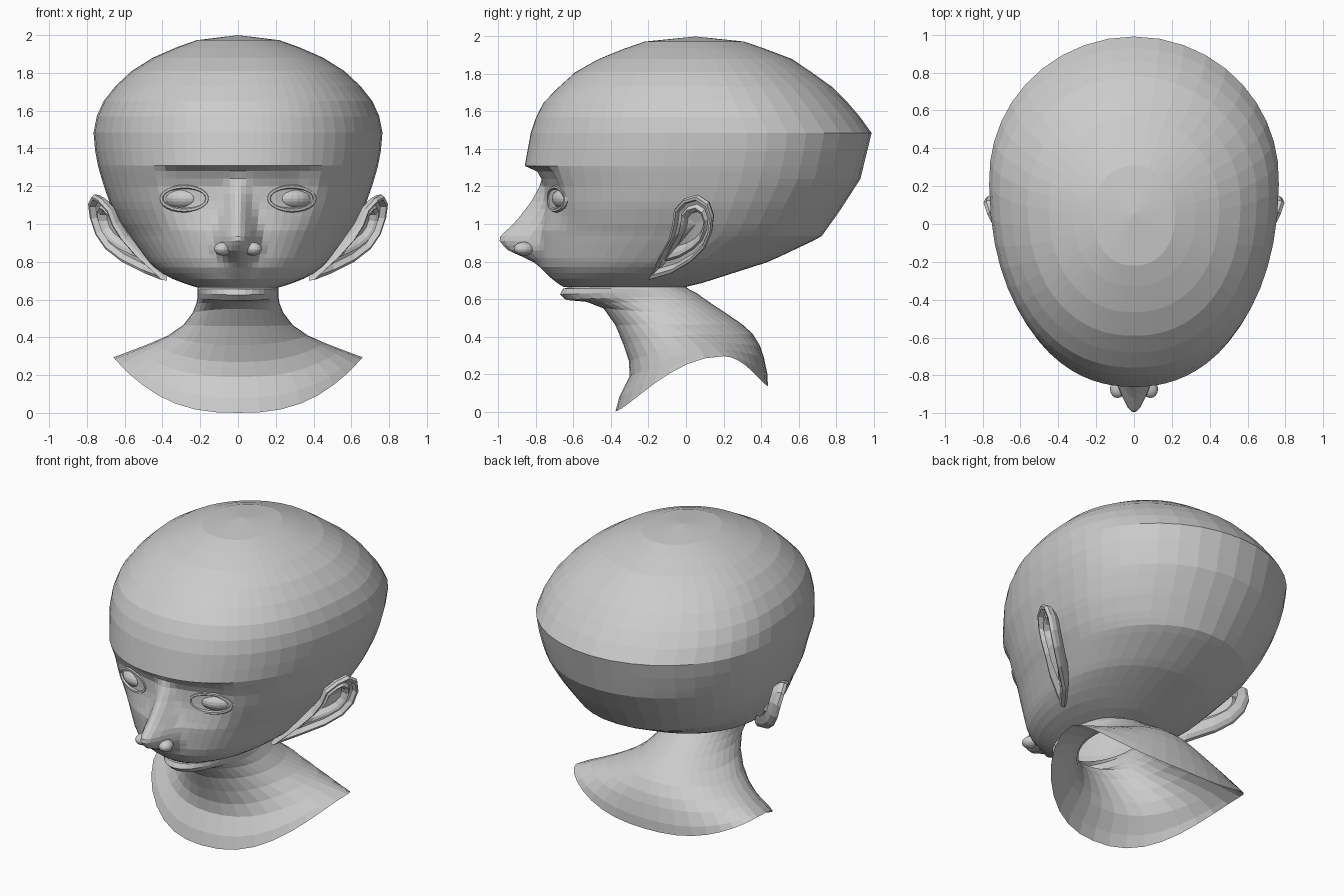
import bpy, bmesh
from math import sin, cos, pi
from mathutils import Vector, Matrix

if "Cube" in bpy.data.objects:
    bpy.data.objects.remove(bpy.data.objects["Cube"])


def interp(table, z):
    """Piecewise linear lookup in (key, value) pairs."""
    for (a, va), (b, vb) in zip(table, table[1:]):
        if z <= b:
            return va + (vb - va) * max(0, z - a) / (b - a)
    return table[-1][1]


def smooth(t):
    t = min(1, max(0, t))
    return t * t * (3 - 2 * t)


def make(name, bm):
    bmesh.ops.recalc_face_normals(bm, faces=bm.faces[:])
    me = bpy.data.meshes.new(name)
    bm.to_mesh(me)
    bm.free()
    ob = bpy.data.objects.new(name, me)
    bpy.context.collection.objects.link(ob)
    return ob


def loft(name, rings, cap=None):
    """Skin closed rings of equal length; cap is an optional end point."""
    bm = bmesh.new()
    vs = [[bm.verts.new(p) for p in r] for r in rings]
    n = len(rings[0])
    for a, b in zip(vs, vs[1:]):
        for i in range(n):
            j = (i + 1) % n
            bm.faces.new((a[i], a[j], b[j], b[i]))
    if cap:
        c = bm.verts.new(cap)
        for i in range(n):
            bm.faces.new((vs[-1][i], vs[-1][(i + 1) % n], c))
    return make(name, bm)


# Head: stacked sections, with sockets and nose pushed into the front
FRONT = [(.665, -.655), (.7, -.71), (.77, -.765), (.82, -.78), (1, -.79), (1.2, -.82), (1.31, -.86),
         (1.53, -.82), (1.665, -.75), (1.81, -.59), (1.9, -.43), (1.973, -.22), (2, 0)]
BACK = [(.665, 0), (.68, .07), (.8, .445), (.93, .72), (1.07, .82), (1.24, .93), (1.485, .99),
        (1.61, .9), (1.745, .766), (1.89, .55), (1.98, .29), (2, .08)]
WIDTH = [(.665, .22), (.7, .33), (.75, .42), (.8, .475), (.9, .55), (1, .62), (1.1, .675), (1.2, .71),
         (1.3, .74), (1.46, .77), (1.61, .74), (1.71, .67), (1.85, .52), (1.968, .25), (2, .05)]
MID = [(.665, -.3), (.8, -.05), (.95, .12), (1.2, .2), (1.46, .25), (1.8, .12), (2, .05)]
SOCKET = [(.96, 0), (1.1, .05), (1.2, .065), (1.275, .06), (1.31, 0)]
NOSE = [(.72, -.73), (.79, -.80), (.825, -.87), (.857, -.945), (.905, -.995), (.935, -.99),
        (1.015, -.905), (1.12, -.825), (1.23, -.765), (1.285, -.79), (1.31, -.86)]
NOSE_W = [(.72, .08), (.8, .11), (.87, .15), (.95, .14), (1.1, .10), (1.31, .08)]


def head_ring(z):
    f, b, w, m = (interp(t, z) for t in (FRONT, BACK, WIDTH, MID))
    half = []
    n = 28
    for i in range(n + 1):
        a = pi * (i / n) ** 1.6
        s, c = sin(a), cos(a)
        e = 2 / 2.2 if c > 0 else 1
        x = w * abs(s) ** e if i < n else 0
        y = m + ((f - m) * c ** e if c > 0 else -(b - m) * c)
        if c > 0 and .72 < z < 1.31:
            y += interp(SOCKET, z) * (1 - smooth((x - .28) / .18))
            t = min(1, x / interp(NOSE_W, z))
            g = (1 + cos(pi * t)) / 2
            y += (interp(NOSE, z) - y) * g
        half.append((x, y, z))
    return half + [(-x, y, z) for x, y, z in half[-2:0:-1]]


levels = [.665, .685, .71, .74, .77, .795, .82, .84, .86, .885, .91, .935, .965, 1.0, 1.04, 1.08,
          1.12, 1.16, 1.2, 1.24, 1.28, 1.31, 1.39, 1.485, 1.57, 1.65, 1.73, 1.81, 1.88, 1.935, 1.973]
loft("head", [head_ring(z) for z in levels], (0, .05, 2))

# Neck and shoulder shell: rings of front (y, z), side (x, y, z), back (y, z)
NECK = [
    ((-.60, .668), (.21, -.28, .668), (0, .665)),
    ((-.655, .655), (.215, -.27, .655), (.02, .65)),
    ((-.672, .625), (.215, -.25, .635), (.06, .63)),
    ((-.64, .595), (.215, -.22, .61), (.10, .60)),
    ((-.53, .585), (.22, -.18, .58), (.15, .566)),
    ((-.44, .55), (.24, -.11, .53), (.22, .52)),
    ((-.376, .46), (.29, -.03, .465), (.30, .465)),
    ((-.335, .36), (.37, .06, .41), (.355, .415)),
    ((-.305, .27), (.46, .12, .37), (.395, .35)),
    ((-.30, .19), (.55, .16, .335), (.415, .29)),
    ((-.355, .08), (.63, .19, .305), (.434, .20)),
    ((-.376, .0), (.66, .20, .295), (.437, .135))]
rings = []
for (fy, fz), (sx, sy, sz), (by, bz) in NECK:
    r = []
    for i in range(36):
        a = 2 * pi * i / 36
        s, c = sin(a), cos(a)
        ey, ez = (fy, fz) if c > 0 else (by, bz)
        r.append((sx * s, sy + (ey - sy) * abs(c), ez + (sz - ez) * abs(s) ** 2.6))
    rings.append(r)
loft("neck", rings)

# Ears: a slanted outline swept inward to give a rolled rim and a bowl
EAR = [(.38, -.2, .70), (.52, -.14, .83), (.60, -.09, .92), (.65, -.07, 1.0), (.68, -.06, 1.08),
       (.73, -.01, 1.135), (.765, .06, 1.155), (.785, .12, 1.115), (.775, .145, 1.04),
       (.745, .135, .95), (.69, .10, .87), (.60, .03, .80), (.47, -.08, .735)]
mid = Vector((.69, .03, .98))
out = Vector((.8, -.45, -.4)).normalized()
SECTION = [(.65, -.06), (.92, -.03), (1, -.005), (.97, .015), (.88, .015), (.8, -.015),
           (.68, -.02), (.6, 0), (.5, -.01), (.4, -.04)]
for side, label in ((1, "left"), (-1, "right")):
    rr = [[mid + (Vector(p) - mid) * s + out * d for p in EAR] for s, d in SECTION]
    flip = Matrix.Diagonal((side, 1, 1))
    loft(label + "_ear", [[flip @ p for p in r] for r in rr], flip @ (mid - out * .05))


def ellipsoid(name, loc, size, turn=0):
    bm = bmesh.new()
    bmesh.ops.create_uvsphere(bm, u_segments=20, v_segments=12, radius=1)
    m = Matrix.Translation(loc) @ Matrix.Rotation(turn, 4, 'Z') @ Matrix.Diagonal((*size, 1))
    bm.transform(m)
    return make(name, bm)


# Eyes, lids and nostril wings on both sides
for side, label in ((1, "left"), (-1, "right")):
    ellipsoid(label + "_eyeball", (side * .285, -.625, 1.135), (.115, .088, .062), side * .35)
    ellipsoid(label + "_nostril_wing", (side * .08, -.865, .868), (.045, .055, .036), side * .4)
    lid = []
    for k in range(6):
        u = 2 * pi * k / 6
        ring = []
        for i in range(24):
            a = 2 * pi * i / 24
            grow = .012 * cos(u)
            dx = (.122 + grow) * cos(a)
            dz = (.062 + grow) * sin(a)
            y = -.692 + .37 * dx + .6 * dx * dx + .014 * sin(u)
            ring.append((side * (.285 + dx), y, 1.135 + dz))
        lid.append(ring)
    loft(label + "_eyelid", lid + [lid[0]])
